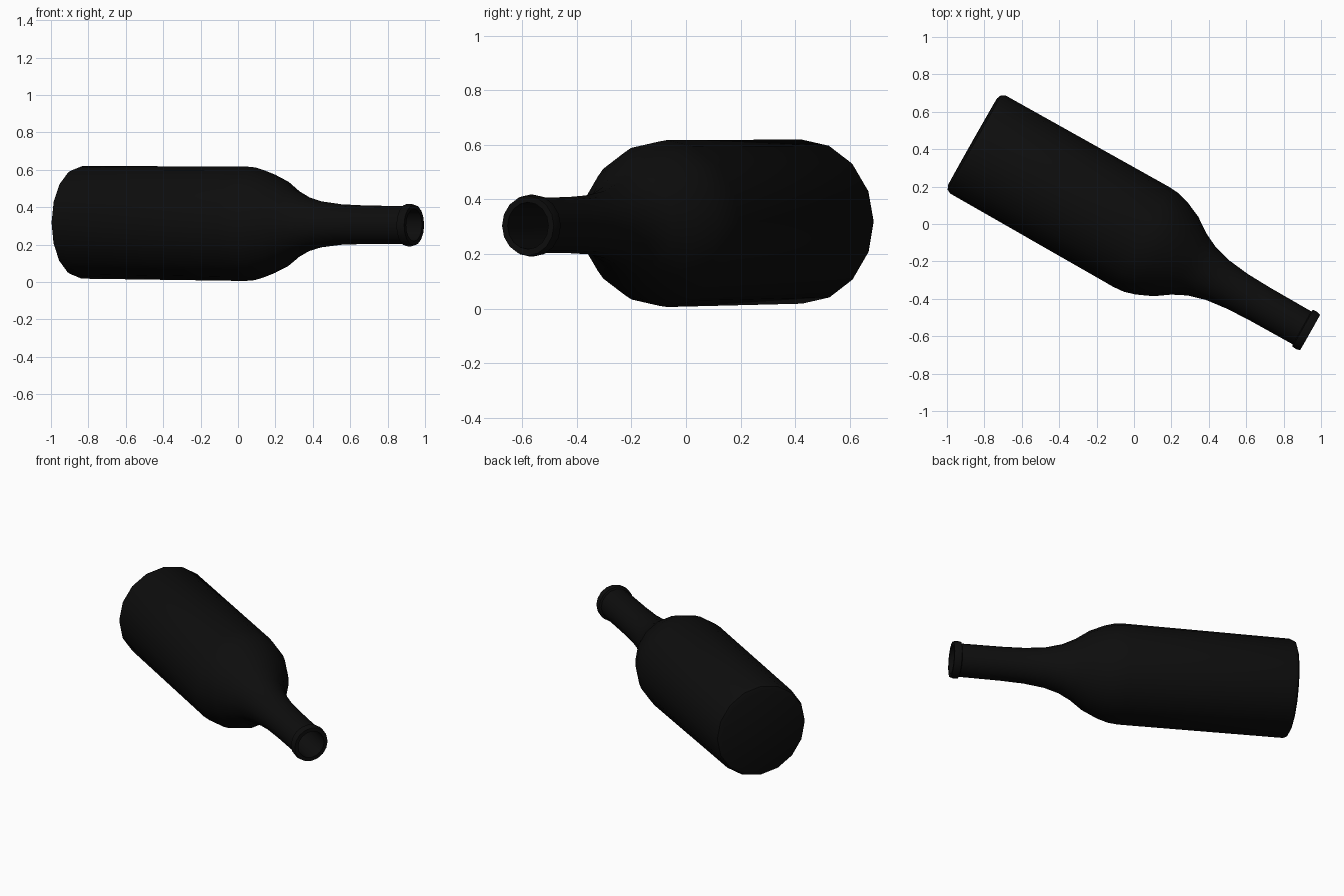
import bpy, bmesh, math
from mathutils import Vector, Matrix

if "Cube" in bpy.data.objects:
    bpy.data.objects.remove(bpy.data.objects["Cube"])

SIDES = 16

glass = bpy.data.materials.new("black_glass")
glass.diffuse_color = (0.004, 0.004, 0.004, 1)
glass.use_nodes = True
glass.node_tree.nodes["Principled BSDF"].inputs["Base Color"].default_value = glass.diffuse_color

# Axis of the lying bottle: turned about 29.5 degrees, mouth dipping slightly
yaw, dip = math.radians(-29.5), math.radians(-0.42)
axis = Vector((math.cos(yaw) * math.cos(dip), math.sin(yaw) * math.cos(dip), math.sin(dip)))
side = Vector((-math.sin(yaw), math.cos(yaw), 0))
up = axis.cross(side)
placement = Matrix((side, up, axis)).transposed().to_4x4()
placement.translation = side * -0.041 + Vector((0, 0, 0.312))


def lathe(name, profile):
    """Revolve (radius, distance) pairs around the bottle axis, capping both ends."""
    bm = bmesh.new()
    rings = []
    for r, s in profile:
        rings.append([bm.verts.new((r * math.cos(2 * math.pi * i / SIDES),
                                    r * math.sin(2 * math.pi * i / SIDES), s))
                      for i in range(SIDES)])
    for a, b in zip(rings, rings[1:]):
        for i in range(SIDES):
            j = (i + 1) % SIDES
            bm.faces.new((a[i], a[j], b[j], b[i]))
    bm.faces.new(rings[0][::-1])
    bm.faces.new(rings[-1])
    bm.transform(placement)
    bmesh.ops.recalc_face_normals(bm, faces=bm.faces)
    mesh = bpy.data.meshes.new(name)
    bm.to_mesh(mesh)
    bm.free()
    mesh.materials.append(glass)
    ob = bpy.data.objects.new(name, mesh)
    bpy.context.collection.objects.link(ob)
    bpy.ops.object.select_all(action='DESELECT')
    ob.select_set(True)
    bpy.context.view_layer.objects.active = ob
    bpy.ops.object.shade_smooth_by_angle(angle=math.radians(40))
    return ob


# Base, body, shoulder, neck, lip, then the hollow mouth
lathe("bottle", [
    (0.265, -0.968), (0.290, -0.958), (0.301, -0.935),
    (0.306, 0.07), (0.301, 0.13), (0.284, 0.19), (0.244, 0.28),
    (0.189, 0.36), (0.150, 0.438), (0.123, 0.534), (0.108, 0.66),
    (0.103, 0.80), (0.101, 1.055),
    (0.113, 1.060), (0.114, 1.085), (0.109, 1.105),
    (0.086, 1.105), (0.084, 0.75),
])
